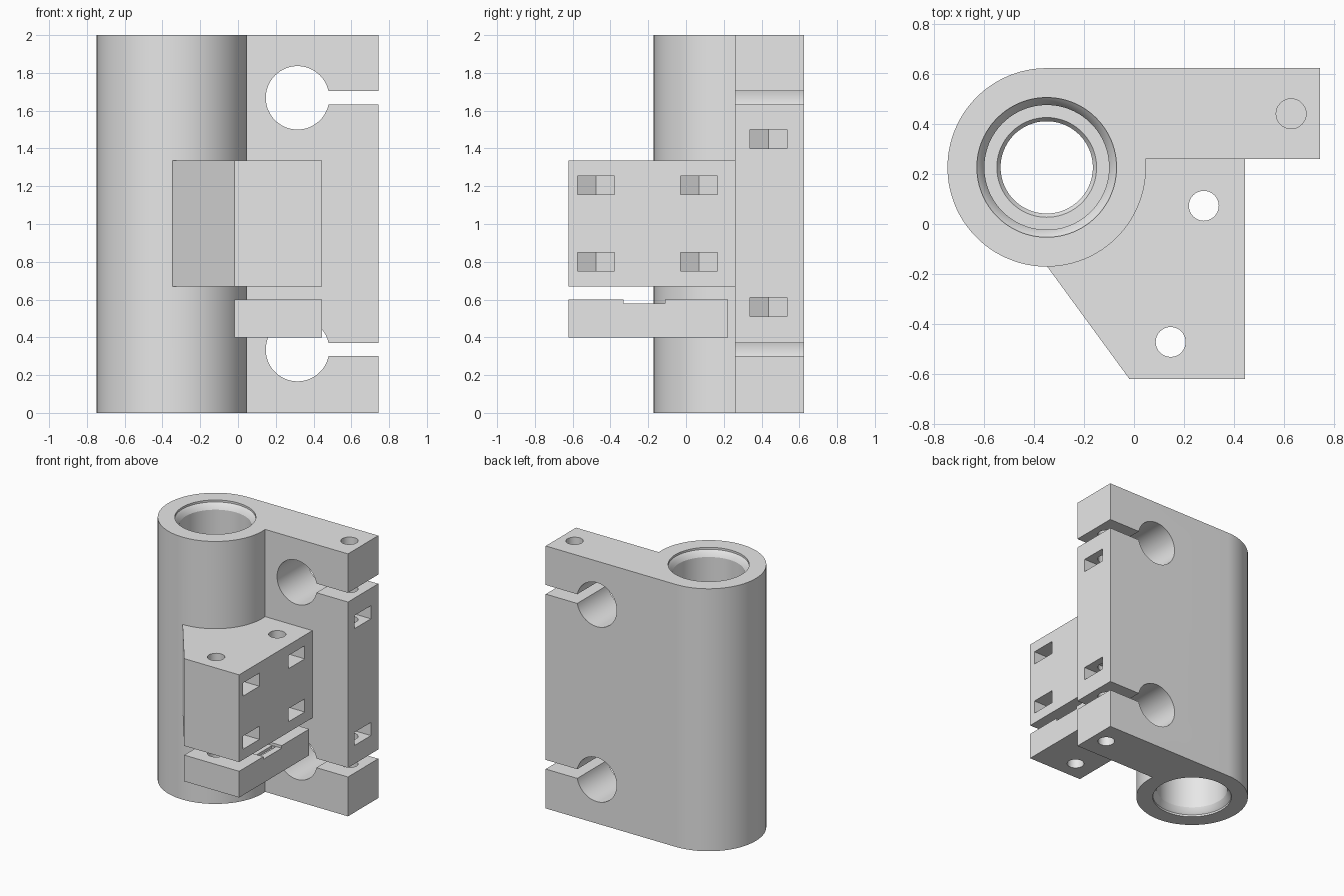
import bpy, bmesh
from math import sin, cos, radians, tau

cube = bpy.data.objects.get("Cube")
if cube:
    bpy.data.objects.remove(cube, do_unlink=True)

grey = bpy.data.materials.new("plain grey plastic")
grey.use_nodes = True
grey.diffuse_color = (0.8, 0.8, 0.8, 1)
grey.node_tree.nodes["Principled BSDF"].inputs["Base Color"].default_value = (0.8, 0.8, 0.8, 1)


def add_object(name, bm):
    bmesh.ops.recalc_face_normals(bm, faces=bm.faces)
    mesh = bpy.data.meshes.new(name)
    bm.to_mesh(mesh)
    bm.free()
    mesh.materials.append(grey)
    obj = bpy.data.objects.new(name, mesh)
    bpy.context.collection.objects.link(obj)
    return obj


def loft(name, rings):
    """Closed solid through a stack of equal point rings."""
    bm = bmesh.new()
    loops = [[bm.verts.new(p) for p in ring] for ring in rings]
    n = len(loops[0])
    for a, b in zip(loops, loops[1:]):
        for i in range(n):
            j = (i + 1) % n
            bm.faces.new((a[i], a[j], b[j], b[i]))
    bm.faces.new(loops[0])
    bm.faces.new(loops[-1])
    return add_object(name, bm)


def prism(name, points, low, high, axis="z"):
    if axis == "z":
        return loft(name, [[(u, v, h) for u, v in points] for h in (low, high)])
    return loft(name, [[(u, h, v) for u, v in points] for h in (low, high)])


def circle(x, y, r, n=64):
    return [(x + r * cos(tau * i / n), y + r * sin(tau * i / n)) for i in range(n)]


def rect(x0, x1, y0, y1):
    return [(x0, y0), (x1, y0), (x1, y1), (x0, y1)]


def combine(target, tool, operation="DIFFERENCE"):
    tool.hide_render = True
    mod = target.modifiers.new("combine", "BOOLEAN")
    mod.operation = operation
    mod.solver = "EXACT"
    mod.object = tool
    bpy.ops.object.select_all(action="DESELECT")
    bpy.context.view_layer.objects.active = target
    target.select_set(True)
    bpy.ops.object.modifier_apply(modifier=mod.name)
    bpy.data.objects.remove(tool, do_unlink=True)


def nut_trap(x, y, side, z):
    """Pocket open towards +x, ending in half a hexagon."""
    w = 0.098
    points = [(side, y - w), (side, y + w), (x - w * 0.577, y + w),
              (x - w * 1.155, y), (x - w * 0.577, y - w)]
    return prism("nut_trap", points, z - 0.05, z + 0.05)


CX, CY, R = -0.35, 0.227, 0.398
BOLTS = [(0.28, 0.073), (0.147, -0.473)]

# Main body: bearing tube merging into a flat plate
arc = [radians(90 + 274.8 * i / 72) for i in range(73)]
outline = [(CX + R * cos(a), CY + R * sin(a)) for a in arc]
body = prism("carriage_body", outline + [(0.745, 0.26), (0.745, 0.625)], 0, 2)

# Belt block on the front
block = prism("block", [(-0.35, -0.168), (-0.018, -0.622), (0.445, -0.622),
                        (0.445, 0.35), (-0.35, 0.35)], 0.67, 1.335)
combine(body, block, "UNION")

# Stepped bearing bore, the same from both ends
half = [(0.28, -0.05), (0.28, 0.015), (0.265, 0.03), (0.25, 0.06),
        (0.25, 0.82), (0.2, 0.82), (0.185, 0.84)]
profile = half + [(r, 2 - z) for r, z in reversed(half)]
combine(body, loft("bore", [[(x, y, z) for x, y in circle(CX, CY, r, 96)] for r, z in profile]))

# Rod clamps: round hole, slit, clamp bolt and its nut trap
for rod_z, nut_z, low, high in ((1.668, 1.45, 1.36, 2.1), (0.335, 0.56, -0.1, 0.65)):
    combine(body, prism("rod_hole", circle(0.315, rod_z, 0.168), 0.1, 0.8, "y"))
    combine(body, prism("slit", rect(0.32, 0.9, rod_z - 0.035, rod_z + 0.035), 0.1, 0.8, "y"))
    combine(body, prism("clamp_bolt_hole", circle(0.63, 0.442, 0.06, 32), low, high))
    combine(body, nut_trap(0.63, 0.438, 0.9, nut_z))

# Block bolts with two nut traps each
for x, y in BOLTS:
    combine(body, prism("bolt_hole", circle(x, y, 0.06, 32), 0.6, 1.4))
    for z in (0.8, 1.205):
        combine(body, nut_trap(x, y - 0.003, 0.6, z))

# Loose belt clamp below the block, curved clear of the tube
clamp = prism("belt_clamp", rect(-0.018, 0.445, -0.622, 0.222), 0.4, 0.6)
combine(clamp, prism("tube_clearance", circle(CX, CY, 0.43, 96), 0.3, 0.7))
for x, y in BOLTS:
    combine(clamp, prism("bolt_hole", circle(x, y, 0.06, 32), 0.3, 0.7))
combine(clamp, prism("belt_groove", rect(-0.1, 0.6, 0.58, 0.7), -0.33, -0.11, "y"))
for i in range(6):
    x = 0.03 + i * 0.067
    combine(clamp, prism("belt_tooth", rect(x, x + 0.033, 0.56, 0.65), -0.325, -0.115, "y"))

# Smooth round surfaces, keep edges sharp
for obj in (body, clamp):
    bpy.ops.object.select_all(action="DESELECT")
    bpy.context.view_layer.objects.active = obj
    obj.select_set(True)
    bpy.ops.object.shade_smooth_by_angle(angle=radians(25))
